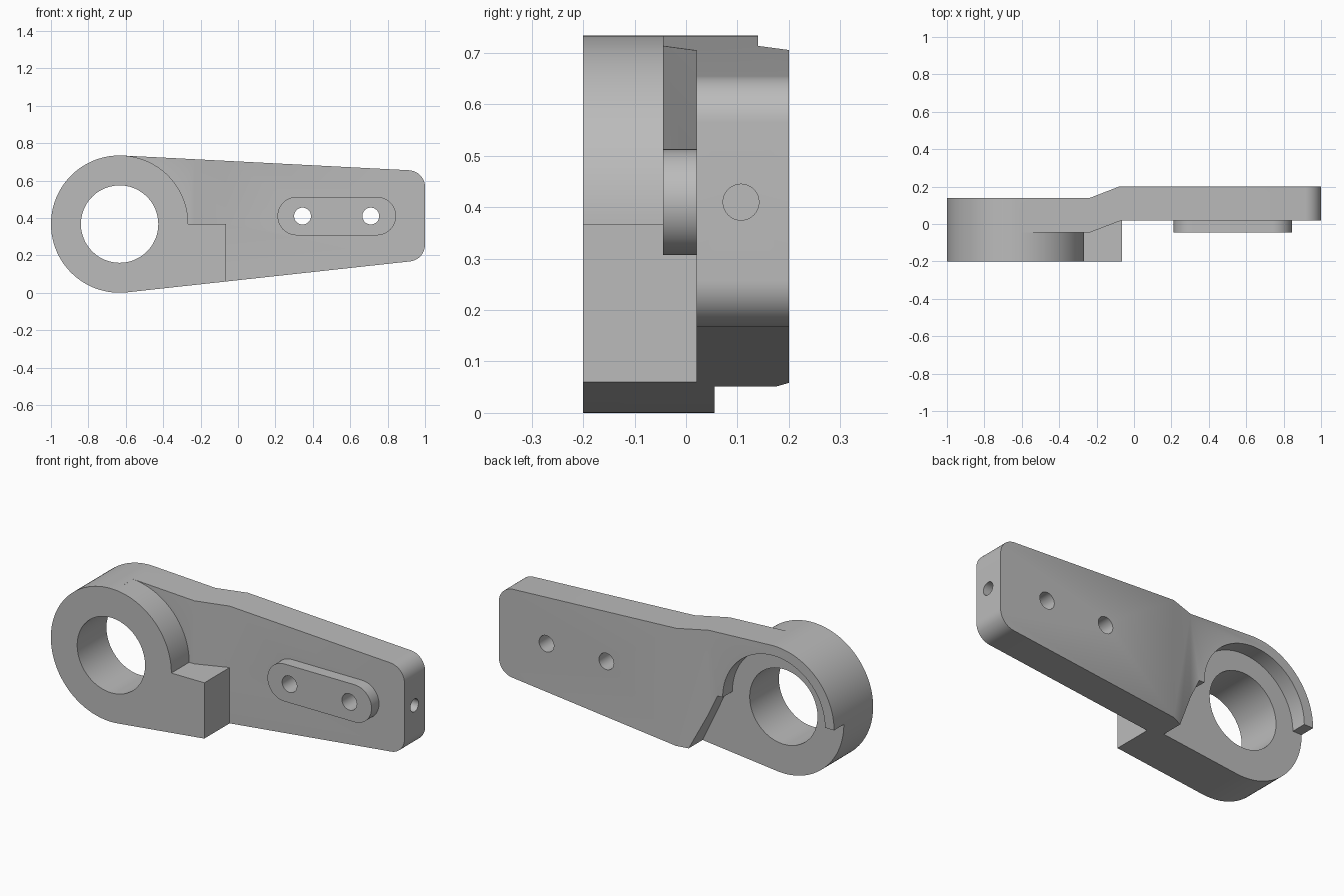
import bpy, bmesh
from math import sin, cos, radians

cube = bpy.data.objects.get("Cube")
if cube:
    bpy.data.objects.remove(cube)

grey = bpy.data.materials.new("plain grey")
grey.use_nodes = True
grey.diffuse_color = (0.5, 0.5, 0.5, 1)
grey.node_tree.nodes["Principled BSDF"].inputs["Base Color"].default_value = (0.5, 0.5, 0.5, 1)

HUB_X, HUB_Z, HUB_R = -0.633, 0.367, 0.367
MID_Z = 0.41


def arc(cx, cz, r, start, end, steps):
    """Points along an arc, angles in degrees."""
    angles = [radians(start + (end - start) * i / steps) for i in range(steps + 1)]
    return [(cx + r * cos(a), cz + r * sin(a)) for a in angles]


def prism(name, points, lo, hi, axis="Y"):
    """Extrude a flat outline between lo and hi along one axis."""
    place = {"X": lambda a, b, d: (d, a, b),
             "Y": lambda a, b, d: (a, d, b),
             "Z": lambda a, b, d: (a, b, d)}[axis]
    bm = bmesh.new()
    ends = [[bm.verts.new(place(a, b, d)) for a, b in points] for d in (lo, hi)]
    bm.faces.new(ends[0])
    bm.faces.new(ends[1])
    n = len(points)
    for i in range(n):
        j = (i + 1) % n
        bm.faces.new((ends[0][i], ends[0][j], ends[1][j], ends[1][i]))
    bmesh.ops.recalc_face_normals(bm, faces=bm.faces)
    mesh = bpy.data.meshes.new(name)
    bm.to_mesh(mesh)
    bm.free()
    mesh.materials.append(grey)
    obj = bpy.data.objects.new(name, mesh)
    bpy.context.collection.objects.link(obj)
    return obj


def combine(target, tool, operation):
    """Apply a boolean and discard the tool."""
    mod = target.modifiers.new("shape", "BOOLEAN")
    mod.operation, mod.object, mod.solver = operation, tool, "EXACT"
    bpy.context.view_layer.objects.active = target
    bpy.ops.object.modifier_apply(modifier=mod.name)
    bpy.data.objects.remove(tool)


def disc(cx, cz, r, steps=48):
    return arc(cx, cz, r, 0, 360, steps)[:-1]


# Tapered body: round hub end, rounded corners at the far end
outline = (arc(HUB_X, HUB_Z, HUB_R, 87, 276.2, 64)
           + arc(0.91, 0.257, 0.09, -83.8, 0, 12)
           + arc(0.91, 0.565, 0.09, 0, 87, 12))
lever = prism("lever_arm", outline, -0.2, 0.2)

# Offset bend on the back
back = [(-1.2, 0.14), (-0.235, 0.14), (-0.08, 0.2), (-0.08, 0.4), (-1.2, 0.4)]
combine(lever, prism("back_cutter", back, -0.2, 1, "Z"), "DIFFERENCE")

# Offset bend on the front, leaving the round hub and its lower stop block
keep_clear = (arc(HUB_X, HUB_Z, HUB_R, 86, 0, 36)
              + [(-0.065, HUB_Z), (-0.065, -0.2), (1.2, -0.2), (1.2, 1), (-0.607, 1)])
front_cutter = prism("front_cutter", keep_clear, -0.4, 0.3)
front = [(-0.9, -0.3), (1.3, -0.3), (1.3, 0.02), (-0.065, 0.02), (-0.235, -0.045), (-0.9, -0.045)]
combine(front_cutter, prism("front_profile", front, -0.5, 1.3, "Z"), "INTERSECT")
combine(lever, front_cutter, "DIFFERENCE")

# Rear pocket: round inside the upper lip, open below with a slanted wall
pocket = (arc(HUB_X, HUB_Z, 0.312, 0, 180, 48)
          + [(-1.2, HUB_Z), (-1.2, -0.2), (-0.02, -0.2), (-0.29, HUB_Z)])
combine(lever, prism("pocket_cutter", pocket, 0.055, 0.5), "DIFFERENCE")

# Raised slot-shaped pad
pad = arc(0.742, MID_Z, 0.103, -90, 90, 24) + arc(0.314, MID_Z, 0.103, 90, 270, 24)
combine(lever, prism("raised_pad", pad, -0.045, 0.06), "UNION")

# Hub bore, two pin holes and the end hole
for x, z, r in [(HUB_X, HUB_Z, 0.207), (0.345, MID_Z, 0.045), (0.71, MID_Z, 0.045)]:
    combine(lever, prism("bore_cutter", disc(x, z, r), -0.5, 0.5), "DIFFERENCE")
combine(lever, prism("end_cutter", disc(0.107, MID_Z, 0.035, 32), 0.85, 1.2, "X"), "DIFFERENCE")

bpy.ops.object.select_all(action="DESELECT")
lever.select_set(True)
bpy.context.view_layer.objects.active = lever
bpy.ops.object.shade_smooth_by_angle(angle=radians(25))
